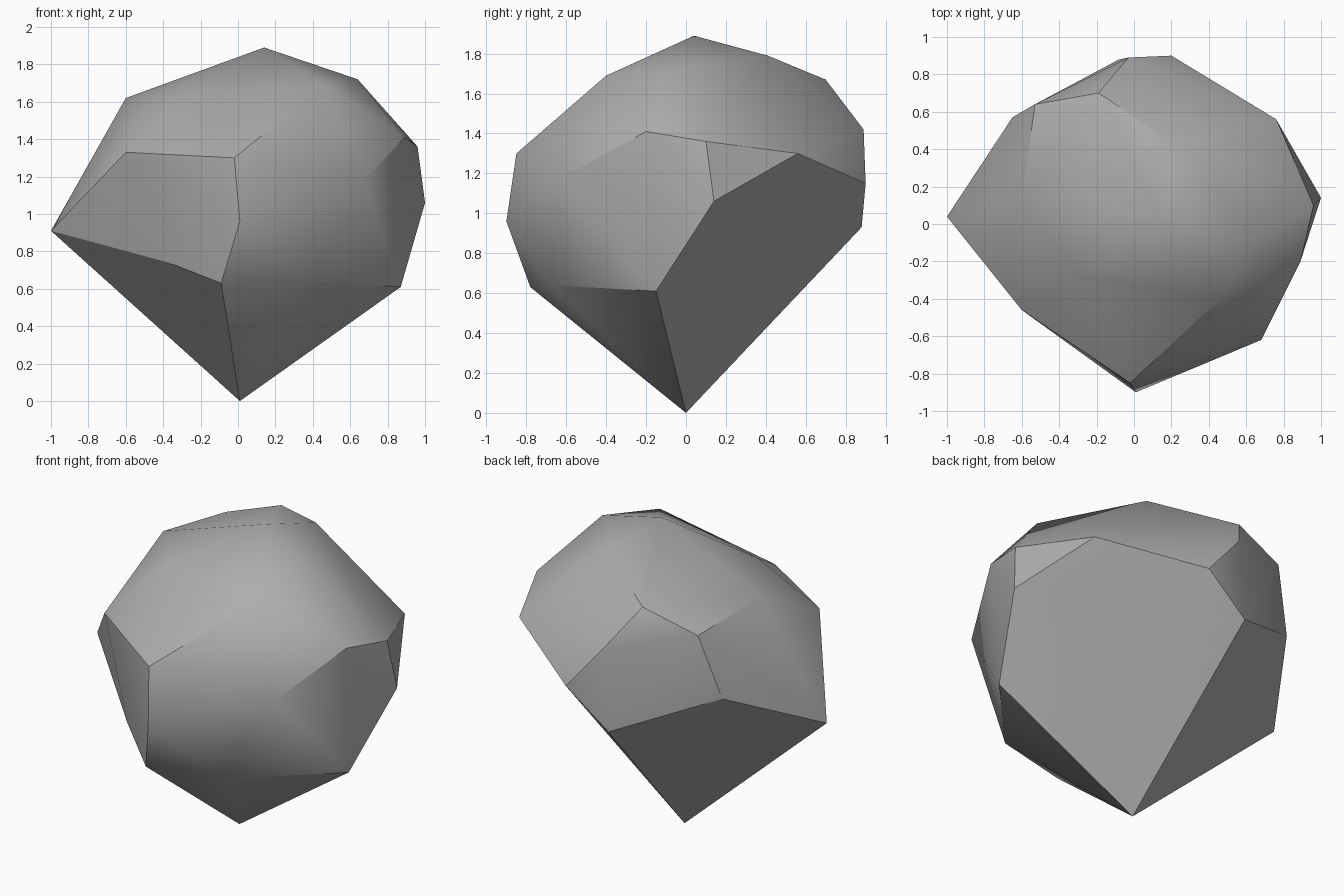
import bpy, bmesh, math

if "Cube" in bpy.data.objects:
    bpy.data.objects.remove(bpy.data.objects["Cube"])

# Corner points of the stone, from the lower tip up to the crown
CORNERS = [
    (0.01, 0.0, 0.0),                                                   # lower tip
    (-1.0, 0.04, 0.91), (-0.37, -0.56, 0.74), (-0.09, -0.78, 0.63),     # lower rim
    (0.38, -0.68, 0.64), (0.87, -0.15, 0.61), (-0.08, 0.88, 0.93),
    (0.01, -0.90, 0.96), (0.68, -0.62, 1.18), (1.0, 0.14, 1.06),        # belt
    (0.20, 0.90, 1.15), (-0.65, 0.57, 1.17), (0.76, 0.56, 1.30),
    (-0.02, -0.85, 1.30), (-0.60, -0.46, 1.33), (0.89, -0.20, 1.41),    # shoulder
    (0.96, 0.10, 1.36), (-0.03, 0.89, 1.42), (-0.53, 0.64, 1.56),
    (-0.60, 0.12, 1.62), (-0.30, -0.28, 1.63), (0.46, -0.40, 1.69),     # crown
    (0.64, -0.09, 1.72), (-0.19, 0.70, 1.67), (0.25, 0.41, 1.79),
    (0.14, 0.04, 1.89),
]

# Faceted boulder: wrap the corners in a hull and merge flat facets
bm = bmesh.new()
for co in CORNERS:
    bm.verts.new(co)
hull = bmesh.ops.convex_hull(bm, input=bm.verts[:])
loose = [v for v in bm.verts if not v.link_faces]
bmesh.ops.delete(bm, geom=loose, context='VERTS')
bmesh.ops.dissolve_limit(bm, angle_limit=math.radians(2),
                         verts=bm.verts[:], edges=bm.edges[:])
bmesh.ops.recalc_face_normals(bm, faces=bm.faces[:])

mesh = bpy.data.meshes.new("boulder")
bm.to_mesh(mesh)
bm.free()
boulder = bpy.data.objects.new("boulder", mesh)
bpy.context.collection.objects.link(boulder)

# Plain grey stone
stone = bpy.data.materials.new("grey stone")
stone.diffuse_color = (0.42, 0.42, 0.42, 1.0)
stone.use_nodes = True
stone.node_tree.nodes["Principled BSDF"].inputs["Base Color"].default_value = stone.diffuse_color
mesh.materials.append(stone)

# Soft shading across gentle edges, crisp across steep ones
bpy.context.view_layer.objects.active = boulder
boulder.select_set(True)
bpy.ops.object.shade_smooth_by_angle(angle=math.radians(30))
